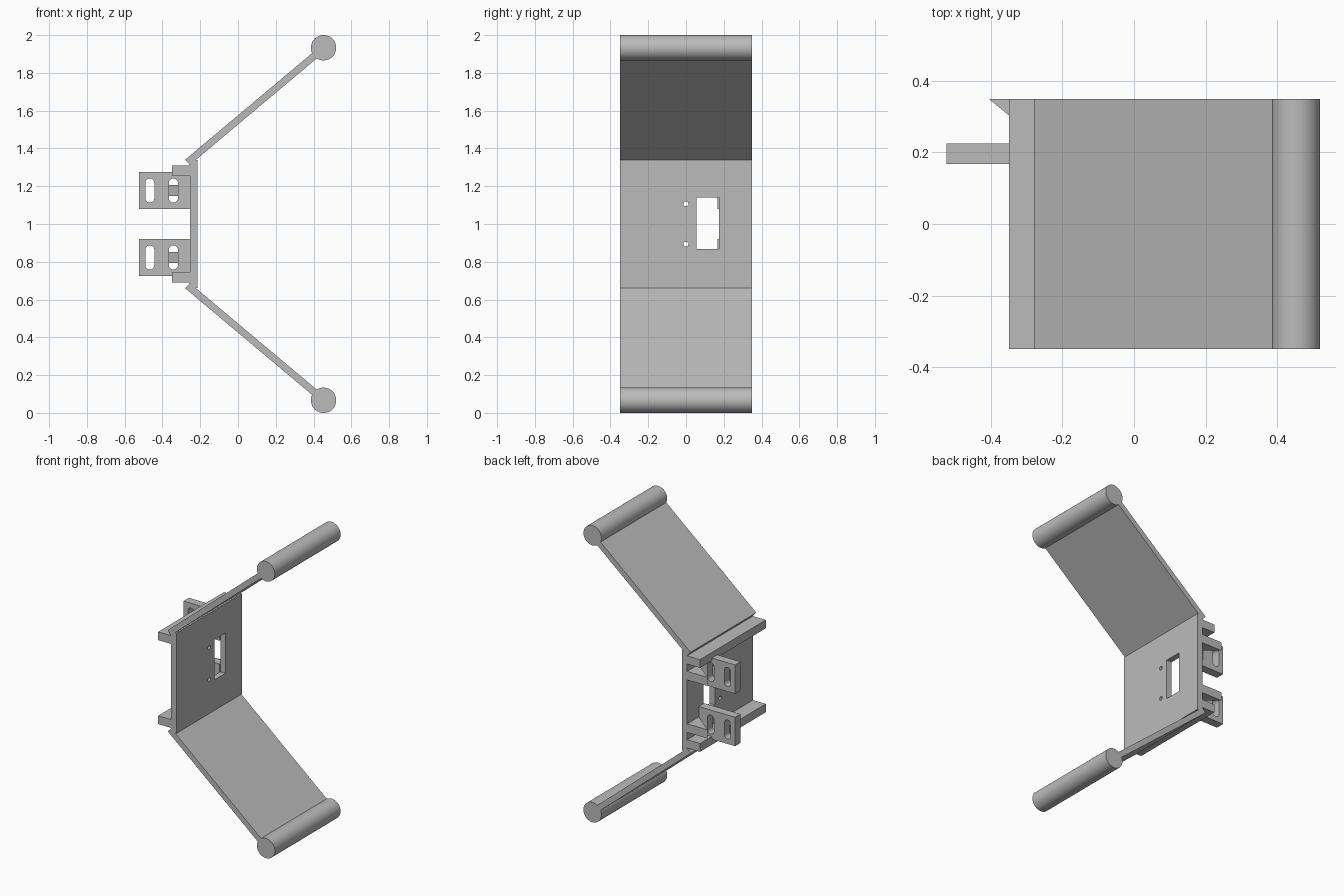
import bpy, bmesh, math
from mathutils import Matrix

if "Cube" in bpy.data.objects:
    bpy.data.objects.remove(bpy.data.objects["Cube"])

grey = bpy.data.materials.new("plain_grey")
grey.diffuse_color = (0.5, 0.5, 0.5, 1)
grey.use_nodes = True
grey.node_tree.nodes["Principled BSDF"].inputs["Base Color"].default_value = grey.diffuse_color

# Sketch planes: (u, v, extrusion) -> world
XZ = Matrix(((1, 0, 0, 0), (0, 0, -1, 0), (0, 1, 0, 0), (0, 0, 0, 1)))
YZ = Matrix(((0, 0, 1, 0), (1, 0, 0, 0), (0, 1, 0, 0), (0, 0, 0, 1)))
XY = Matrix.Identity(4)


def extrude(name, loops, lo, hi, plane, smooth=False):
    """Extrude an outline (first loop) with holes (other loops) from lo to hi."""
    cu = bpy.data.curves.new(name, 'CURVE')
    cu.dimensions = '2D'
    cu.fill_mode = 'BOTH'
    cu.extrude = (hi - lo) / 2
    for pts in loops:
        sp = cu.splines.new('POLY')
        sp.points.add(len(pts) - 1)
        for p, (u, v) in zip(sp.points, pts):
            p.co = (u, v, 0, 1)
        sp.use_cyclic_u = True
    ob = bpy.data.objects.new(name, cu)
    bpy.context.collection.objects.link(ob)
    bpy.ops.object.select_all(action='DESELECT')
    bpy.context.view_layer.objects.active = ob
    ob.select_set(True)
    bpy.ops.object.convert(target='MESH')
    ob = bpy.context.view_layer.objects.active
    me = ob.data
    bm = bmesh.new()
    bm.from_mesh(me)
    bmesh.ops.remove_doubles(bm, verts=bm.verts, dist=1e-5)
    bm.transform(plane @ Matrix.Translation((0, 0, (lo + hi) / 2)))
    bmesh.ops.recalc_face_normals(bm, faces=bm.faces)
    for f in bm.faces:
        f.smooth = False
    bm.to_mesh(me)
    bm.free()
    me.materials.clear()
    me.materials.append(grey)
    if smooth:
        bpy.ops.object.shade_smooth_by_angle(angle=math.radians(30))
    return ob


def rect(u0, u1, v0, v1):
    return [(u0, v0), (u1, v0), (u1, v1), (u0, v1)]


def slot(u, v, r, half, n=24):
    """Circle of radius r, stretched along v by half each way."""
    pts = []
    for i in range(n):
        a = 2 * math.pi * (i + 0.5) / n
        s = math.sin(a)
        pts.append((u + r * math.cos(a), v + r * s + math.copysign(half, s)))
    return pts


W = 0.35  # half width in y

# Back plate with window and two screw holes
extrude("back_plate",
        [rect(-W, W, 0.662, 1.338), rect(0.056, 0.174, 0.867, 1.139),
         slot(0, 1.107, 0.013, 0), slot(0, 0.893, 0.013, 0)],
        -0.254, -0.215, YZ)

# Mirrored upper and lower halves
ca, sa = math.cos(math.radians(40)), math.sin(math.radians(40))
for s, side in ((1, "upper"), (-1, "lower")):
    def z(h):
        return 1 + s * h

    # Slanted arm
    t, length = 0.037, 0.94
    x0, h0 = -0.279, 0.341
    arm = [(x0, h0), (x0 + t * sa, h0 - t * ca),
           (x0 + t * sa + length * ca, h0 - t * ca + length * sa),
           (x0 + length * ca, h0 + length * sa)]
    extrude(side + "_arm", [[(x, z(h)) for x, h in arm]], -W, W, XZ)

    # Round bar at the arm's end
    extrude(side + "_bar", [slot(0.453, z(0.933), 0.067, 0, 64)], -W, W, XZ, True)

    # Stiffening rib behind the plate
    extrude(side + "_rib", [rect(-0.35, -0.254, z(0.255), z(0.311))], -W, W, XZ)

    # Mounting bracket with two slots
    extrude(side + "_bracket",
            [rect(-0.524, -0.254, z(0.079), z(0.274)),
             slot(-0.467, z(0.177), 0.024, 0.04), slot(-0.342, z(0.177), 0.024, 0.04)],
            -0.225, -0.168, XZ)

    # Triangular gusset beside the bracket
    lo, hi = sorted((z(0.148), z(0.206)))
    extrude(side + "_gusset", [[(-0.254, 0.225), (-0.254, W), (-0.406, W)]], lo, hi, XY)
